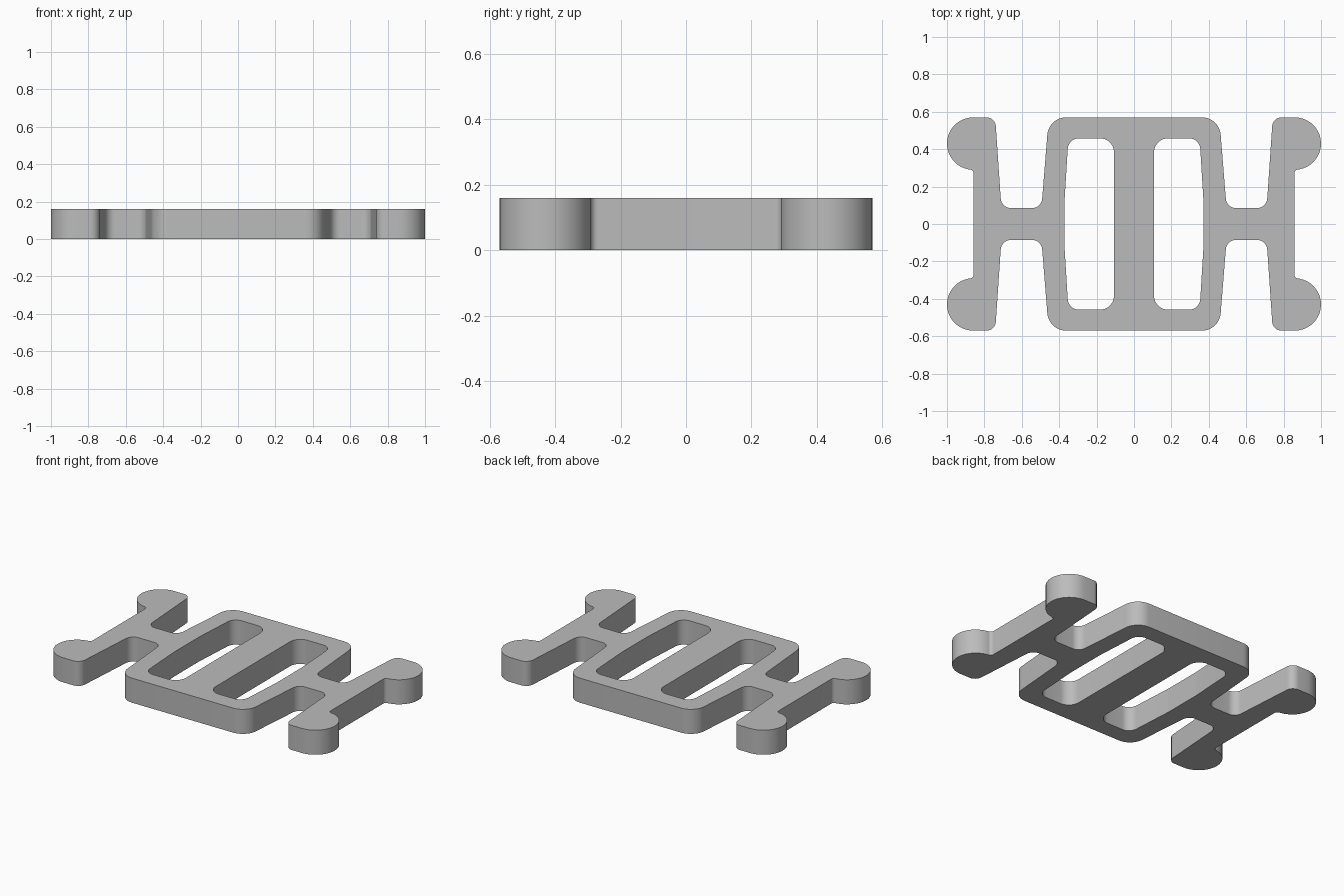
import bpy, bmesh
from math import cos, sin, radians, tan
from mathutils import Vector

cube = bpy.data.objects.get("Cube")
if cube:
    bpy.data.objects.remove(cube, do_unlink=True)

HEIGHT = 0.16


def fillet(corners, steps=10):
    """Closed outline from (x, y, radius) corners, each rounded by its radius."""
    out = []
    for i, (x, y, r) in enumerate(corners):
        p = Vector((x, y))
        if r == 0:
            out.append(p)
            continue
        a = (Vector(corners[i - 1][:2]) - p).normalized()
        b = (Vector(corners[(i + 1) % len(corners)][:2]) - p).normalized()
        half = a.angle(b) / 2
        centre = p + (a + b).normalized() * (r / sin(half))
        start = p + a * (r / tan(half)) - centre
        end = p + b * (r / tan(half)) - centre
        sweep = start.angle_signed(end)
        for k in range(steps + 1):
            t = -sweep * k / steps
            out.append(centre + Vector((start.x * cos(t) - start.y * sin(t),
                                        start.x * sin(t) + start.y * cos(t))))
    return out


def mirror_x(pts):
    return [(-x, y, r) for x, y, r in reversed(pts)]


def mirror_y(pts):
    return [(x, -y, r) for x, y, r in reversed(pts)]


# One quarter of the outer edge: frame corner, bridge, side bar, round lobe
quarter = [(0.456, 0.57, 0.1), (0.495, 0.085, 0.055),
           (0.709, 0.085, 0.055), (0.742, 0.57, 0.05)]
for k in range(18):
    a = radians(90 - k * 10)
    quarter.append((0.86 + 0.14 * cos(a), 0.43 + 0.14 * sin(a), 0))
quarter.append((0.858, 0.29, 0.022))
right_half = quarter + mirror_y(quarter)
outline = fillet(right_half + mirror_x(right_half))

# Slot on either side of the centre bar
slot_half = [(0.107, 0.458, 0.075), (0.351, 0.458, 0.06), (0.371, 0.13, 0.6)]
slot = slot_half + mirror_y(slot_half)
loops = [outline, fillet(slot), fillet(mirror_x(slot))]

# Fill the flat plate around the slots, then raise it
bm = bmesh.new()
for loop in loops:
    verts = [bm.verts.new((p.x, p.y, 0)) for p in loop]
    for i, v in enumerate(verts):
        bm.edges.new((verts[i - 1], v))
bmesh.ops.triangle_fill(bm, use_beauty=True, edges=bm.edges[:])
raised = bmesh.ops.extrude_face_region(bm, geom=bm.faces[:], use_keep_orig=True)
top = [g for g in raised["geom"] if isinstance(g, bmesh.types.BMVert)]
bmesh.ops.translate(bm, verts=top, vec=(0, 0, HEIGHT))
bmesh.ops.recalc_face_normals(bm, faces=bm.faces[:])
mesh = bpy.data.meshes.new("buckle_plate")
bm.to_mesh(mesh)
bm.free()

# Plain grey material
grey = bpy.data.materials.new("grey")
grey.use_nodes = True
colour = (0.5, 0.5, 0.5, 1)
grey.diffuse_color = colour
grey.node_tree.nodes["Principled BSDF"].inputs["Base Color"].default_value = colour
mesh.materials.append(grey)

plate = bpy.data.objects.new("buckle_plate", mesh)
bpy.context.collection.objects.link(plate)
bpy.ops.object.select_all(action="DESELECT")
plate.select_set(True)
bpy.context.view_layer.objects.active = plate
bpy.ops.object.shade_smooth_by_angle(angle=radians(35))
